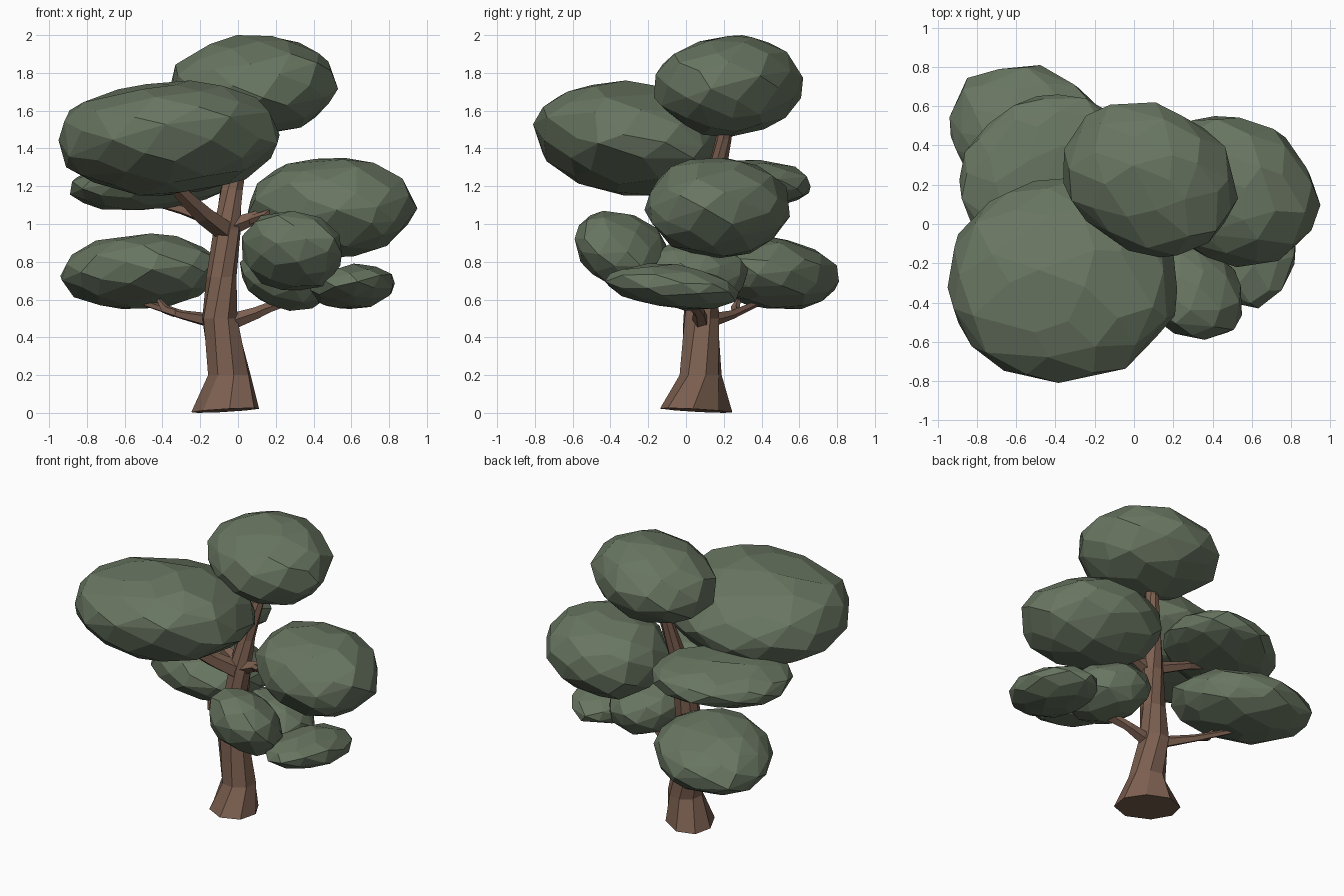
import bpy, bmesh, random
from math import sin, cos, pi, sqrt
from mathutils import Vector

if "Cube" in bpy.data.objects:
    bpy.data.objects.remove(bpy.data.objects["Cube"])

random.seed(4)


def material(name, rgb):
    m = bpy.data.materials.new(name)
    m.diffuse_color = (*rgb, 1)
    m.use_nodes = True
    m.node_tree.nodes["Principled BSDF"].inputs["Base Color"].default_value = m.diffuse_color
    return m


leaf = material("foliage", (0.14, 0.18, 0.12))
bark = material("bark", (0.2, 0.115, 0.08))


def finish(bm, name, mat):
    bmesh.ops.recalc_face_normals(bm, faces=bm.faces)
    me = bpy.data.meshes.new(name)
    bm.to_mesh(me)
    bm.free()
    ob = bpy.data.objects.new(name, me)
    me.materials.append(mat)
    bpy.context.collection.objects.link(ob)
    return ob


def clump(name, lo, hi, slope=(0, 0), skew=0, n=65):
    """Faceted leaf mass: jittered hull, sheared and skewed, fitted to a box."""
    pts = []
    for i in range(n):
        z = 1 - 2 * (i + 0.5) / n
        r = sqrt(1 - z * z)
        a = i * pi * (3 - sqrt(5))
        p = Vector((r * cos(a), r * sin(a), z))
        p += Vector([random.uniform(-0.09, 0.09) for _ in range(3)])
        p = p.normalized() * random.uniform(0.96, 1.03)
        x, y = p.x, p.y
        pts.append(Vector((x + skew * y, y + skew * x, p.z + slope[0] * x + slope[1] * y)))
    for k in range(3):
        a, b = min(p[k] for p in pts), max(p[k] for p in pts)
        for p in pts:
            p[k] = lo[k] + (p[k] - a) / (b - a) * (hi[k] - lo[k])
    bm = bmesh.new()
    for p in pts:
        bm.verts.new(p)
    bmesh.ops.convex_hull(bm, input=bm.verts[:])
    bmesh.ops.delete(bm, geom=[v for v in bm.verts if not v.link_faces], context='VERTS')
    bmesh.ops.dissolve_limit(bm, angle_limit=0.14, verts=bm.verts[:], edges=bm.edges[:])
    return finish(bm, name, leaf)


def limb(path, sides=5, upright=False):
    """Tapering faceted tube through (x, y, z, radius) points."""
    bm = bmesh.new()
    pts = [Vector(p[:3]) for p in path]
    rings = []
    for i, p in enumerate(pts):
        d = (pts[min(i + 1, len(pts) - 1)] - pts[max(i - 1, 0)]).normalized()
        if upright:
            u, v = Vector((1, 0, 0)), Vector((0, 1, 0))
        else:
            u = d.cross(Vector((0, 0, 1))).normalized()
            v = u.cross(d)
        ring = []
        for j in range(sides):
            a = 2 * pi * j / sides + 0.25 * i * upright
            r = path[i][3] * random.uniform(0.95, 1.08)
            ring.append(bm.verts.new(p + u * r * cos(a) + v * r * sin(a)))
        rings.append(ring)
    for a, b in zip(rings, rings[1:]):
        for j in range(sides):
            k = (j + 1) % sides
            bm.faces.new((a[j], a[k], b[k], b[j]))
    bm.faces.new(rings[0])
    bm.faces.new(rings[-1])
    return bm


# Trunk with flared, slightly tilted and stretched foot
bm = limb([
    (-0.07, 0.06, 0.0, 0.185), (-0.05, 0.075, 0.2, 0.115), (-0.1, 0.08, 0.5, 0.095),
    (-0.085, 0.085, 0.72, 0.08), (-0.06, 0.105, 0.97, 0.072), (-0.035, 0.14, 1.18, 0.06),
    (0.02, 0.2, 1.45, 0.043), (0.06, 0.23, 1.65, 0.035)], 8, True)
foot = [v for v in bm.verts if v.co.z < 0.01]
for v in foot:
    dx, dy = v.co.x + 0.07, v.co.y - 0.06
    v.co.x -= 0.13 * dy
    v.co.y -= 0.13 * dx
    v.co.z = 0.05 * (dx - dy)
low = min(v.co.z for v in foot)
for v in foot:
    v.co.z -= low
finish(bm, "trunk", bark)

# Branches and twigs
branches = {
    "lower_left_branch": [(-0.1, 0.08, 0.48, 0.045), (-0.3, 0.24, 0.52, 0.025), (-0.55, 0.42, 0.6, 0.015)],
    "lower_left_twig": [(-0.33, 0.26, 0.53, 0.025), (-0.39, 0.26, 0.55, 0.025), (-0.42, 0.28, 0.6, 0.012)],
    "lower_right_branch": [(-0.08, 0.08, 0.47, 0.05), (0.1, 0.07, 0.53, 0.033), (0.3, 0.02, 0.62, 0.018)],
    "lower_right_twig": [(0.12, 0.06, 0.54, 0.025), (0.35, -0.03, 0.62, 0.02), (0.5, -0.06, 0.67, 0.012)],
    "upper_front_branch": [(-0.05, 0.1, 0.95, 0.06), (-0.18, -0.02, 1.05, 0.052), (-0.36, -0.2, 1.22, 0.03)],
    "upper_left_branch": [(-0.06, 0.1, 1.0, 0.045), (-0.3, 0.18, 1.08, 0.028), (-0.58, 0.22, 1.15, 0.012)],
    "upper_right_branch": [(-0.05, 0.1, 0.98, 0.05), (0.13, 0.1, 1.05, 0.028), (0.27, 0.12, 1.15, 0.012)],
    "upper_right_twig": [(0.06, 0.09, 1.02, 0.025), (0.15, 0.02, 1.05, 0.02), (0.25, -0.06, 1.14, 0.01)],
}
for label, path in branches.items():
    finish(limb(path), label, bark)

# Leaf masses
clump("top_foliage", (-0.36, -0.17, 1.46), (0.53, 0.62, 2.0), (0.06, 0.05), -0.08)
clump("large_front_foliage", (-0.95, -0.81, 1.15), (0.22, 0.24, 1.76), (0.05, -0.16), 0, 75)
clump("right_foliage", (0.05, -0.22, 0.82), (0.95, 0.55, 1.35), (0, 0), -0.08)
clump("left_back_foliage", (-0.89, -0.1, 1.07), (-0.07, 0.66, 1.34), (0.12, 0), 0.12)
clump("lower_left_foliage", (-0.94, 0.05, 0.55), (-0.09, 0.81, 0.95), (0.05, -0.2), -0.1)
clump("lower_front_foliage", (0.02, -0.59, 0.65), (0.55, -0.07, 1.07), (-0.1, -0.3), -0.12, 50)
clump("lower_right_foliage", (0.37, -0.43, 0.55), (0.83, 0.28, 0.79), (0.1, -0.3), 0, 45)
clump("lower_middle_foliage", (0.01, -0.23, 0.54), (0.53, 0.33, 0.91), (-0.1, 0), -0.05, 50)
